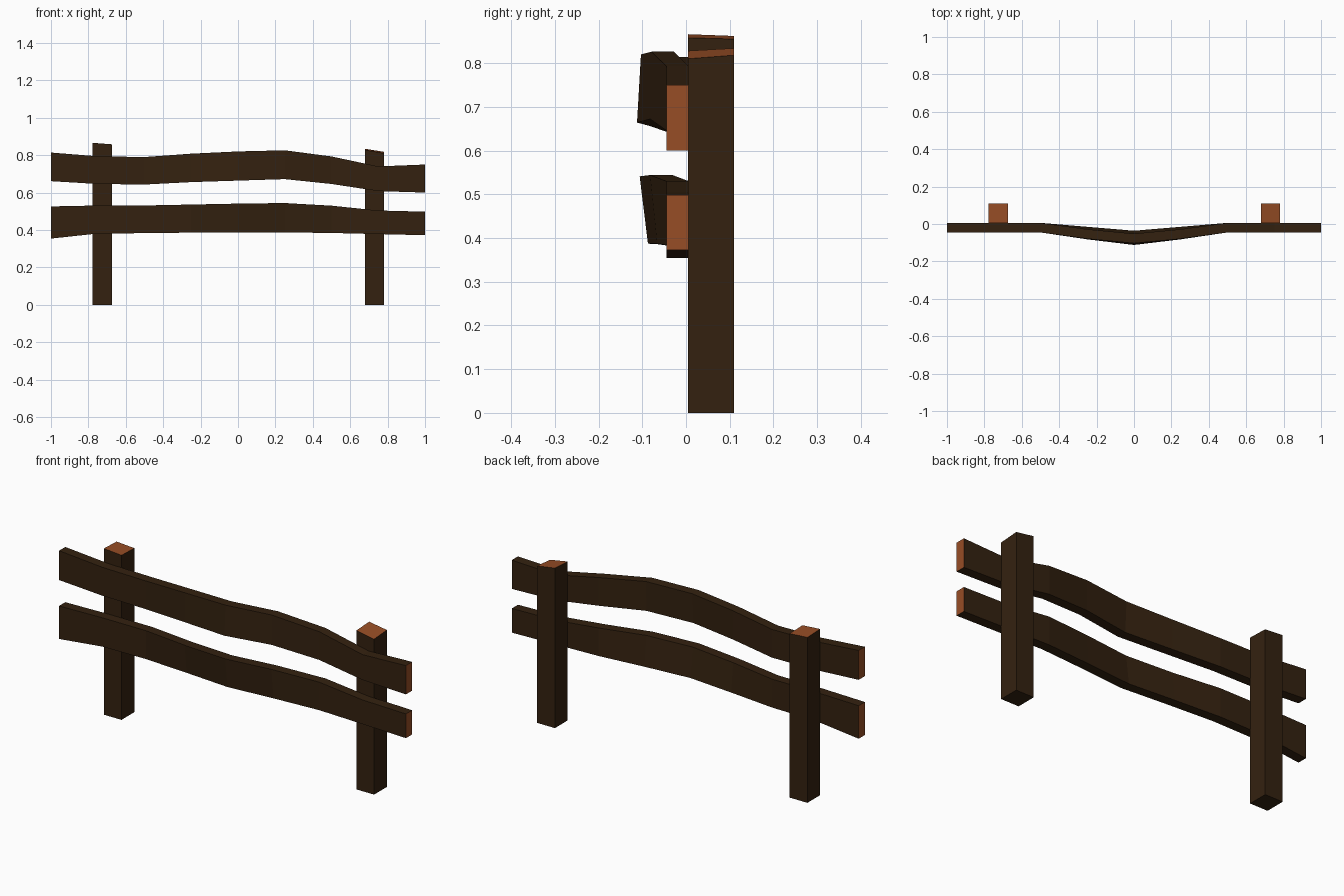
import bpy, bmesh

if "Cube" in bpy.data.objects:
    bpy.data.objects.remove(bpy.data.objects["Cube"])


def material(name, rgb):
    m = bpy.data.materials.new(name)
    m.diffuse_color = (*rgb, 1)
    m.use_nodes = True
    m.node_tree.nodes["Principled BSDF"].inputs["Base Color"].default_value = m.diffuse_color
    return m


BARK = material("dark brown wood", (0.034, 0.0155, 0.005))
CUT = material("orange cut wood", (0.31, 0.075, 0.019))


def loft(name, rings, cut_first, cut_last):
    """Skin a row of four-cornered rings; chosen end caps get the cut wood."""
    bm = bmesh.new()
    loops = [[bm.verts.new(p) for p in ring] for ring in rings]
    for a, b in zip(loops, loops[1:]):
        for i in range(4):
            j = (i + 1) % 4
            bm.faces.new((a[i], a[j], b[j], b[i]))
    bm.faces.new(loops[0][::-1]).material_index = int(cut_first)
    bm.faces.new(loops[-1]).material_index = int(cut_last)
    bmesh.ops.recalc_face_normals(bm, faces=bm.faces)
    me = bpy.data.meshes.new(name)
    bm.to_mesh(me)
    bm.free()
    me.materials.append(BARK)
    me.materials.append(CUT)
    ob = bpy.data.objects.new(name, me)
    bpy.context.collection.objects.link(ob)


# Posts: square, with slanted sawn tops (front-left, front-right, back-right, back-left)
def post(name, x, tops):
    h = 0.051
    corners = [(x - h, 0.005), (x + h, 0.005), (x + h, 0.11), (x - h, 0.11)]
    loft(name, [[(*c, 0) for c in corners],
                [(*c, z) for c, z in zip(corners, tops)]], False, True)


post("left_post", -0.726, (0.866, 0.858, 0.855, 0.862))
post("right_post", 0.73, (0.828, 0.81, 0.818, 0.834))


# Rails: warped boards that bow forward in the middle
def rail(name, tops, bottoms, bow_top, bow_bottom):
    rings = []
    for i, (t, b) in enumerate(zip(tops, bottoms)):
        x = -1 + i * 0.25
        k = abs(i - 4)
        ft = bow_top[k] if k < 2 else -0.045
        fb = bow_bottom[k] if k < 2 else -0.045
        rings.append([(x, ft, t), (x, ft + 0.051, t), (x, fb + 0.051, b), (x, fb, b)])
    loft(name, rings, True, True)


rail("upper_rail",
     (0.814, 0.794, 0.79, 0.808, 0.82, 0.826, 0.793, 0.74, 0.75),
     (0.661, 0.646, 0.643, 0.656, 0.664, 0.672, 0.646, 0.608, 0.60),
     (-0.103, -0.079), (-0.112, -0.082))
rail("lower_rail",
     (0.526, 0.531, 0.531, 0.536, 0.541, 0.544, 0.53, 0.504, 0.498),
     (0.354, 0.381, 0.383, 0.386, 0.387, 0.387, 0.384, 0.378, 0.372),
     (-0.106, -0.082), (-0.087, -0.066))
